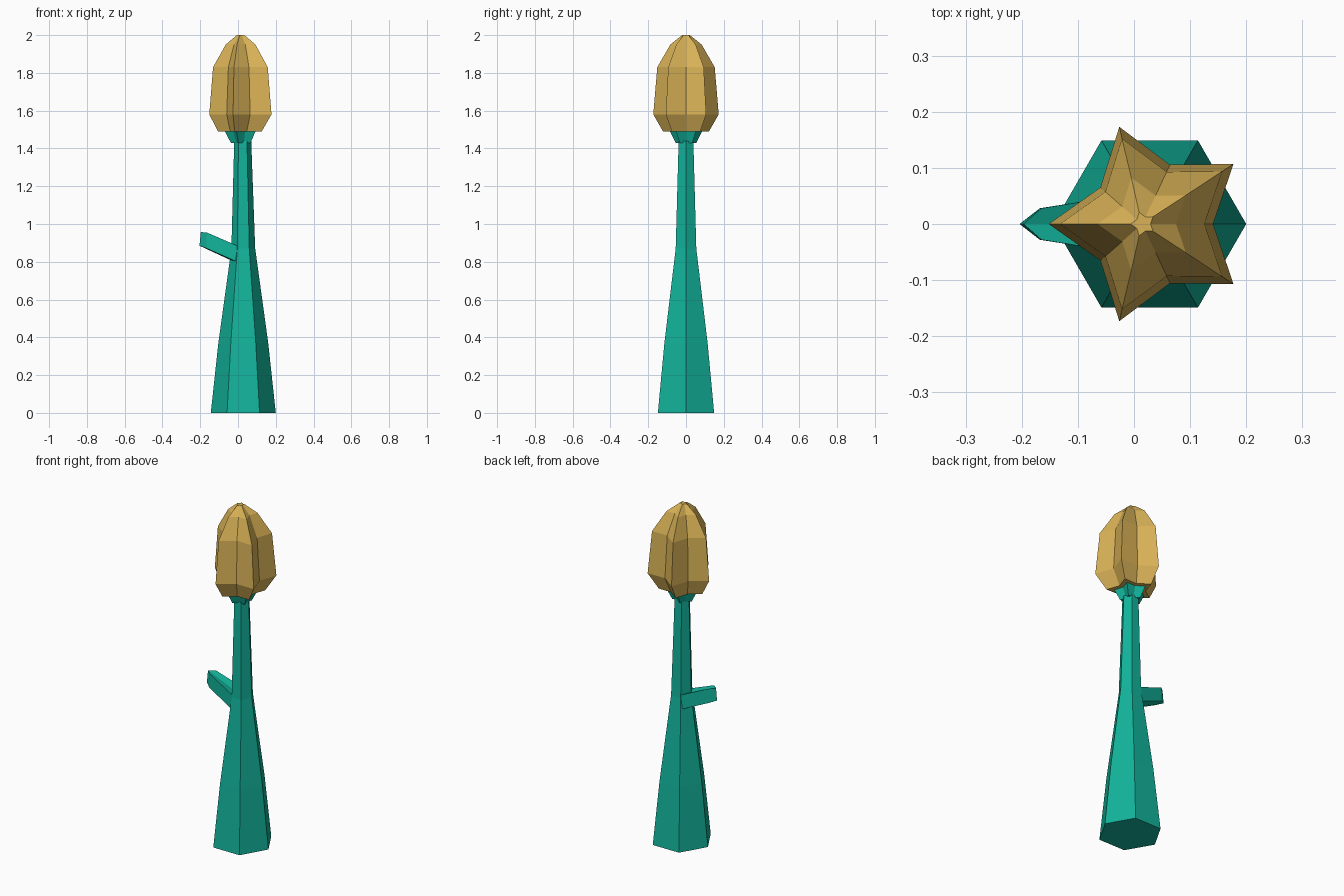
import bpy, bmesh
from math import cos, sin, pi

if "Cube" in bpy.data.objects:
    bpy.data.objects.remove(bpy.data.objects["Cube"])


def material(name, rgb):
    m = bpy.data.materials.new(name)
    m.diffuse_color = (*rgb, 1)
    m.use_nodes = True
    m.node_tree.nodes["Principled BSDF"].inputs["Base Color"].default_value = m.diffuse_color
    return m


green = material("stem green", (0.006, 0.45, 0.325))
yellow = material("bud yellow", (0.70, 0.45, 0.095))


def add_mesh(name, verts, faces, mat):
    me = bpy.data.meshes.new(name)
    me.from_pydata(verts, [], faces)
    bm = bmesh.new()
    bm.from_mesh(me)
    bmesh.ops.recalc_face_normals(bm, faces=bm.faces)
    bm.to_mesh(me)
    bm.free()
    me.materials.append(mat)
    ob = bpy.data.objects.new(name, me)
    bpy.context.collection.objects.link(ob)
    return ob


def loft(name, rings, sides, mat, inner=1.0):
    """Stack of rings (z, radius, centre x); odd points scaled by inner for a star."""
    verts, faces = [], []
    for z, r, cx in rings:
        for i in range(sides):
            a = pi + 2 * pi * i / sides
            q = r * (inner if i % 2 else 1)
            verts.append((cx + q * cos(a), q * sin(a), z))
    for k in range(len(rings) - 1):
        for i in range(sides):
            j = (i + 1) % sides
            b = k * sides
            faces.append((b + i, b + j, b + sides + j, b + sides + i))
    faces.append(tuple(range(sides)))
    faces.append(tuple(range((len(rings) - 1) * sides, len(rings) * sides)))
    return add_mesh(name, verts, faces, mat)


# tapering six-sided stem
loft("stem", [(0, 0.172, 0.028), (0.37, 0.132, 0.028), (0.87, 0.063, 0.028),
              (1.44, 0.045, 0.025)], 6, green)

# star-shaped cup under the bud
loft("bud_cup", [(1.43, 0.058, 0.02), (1.495, 0.092, 0.02)], 10, green, 0.62)

# star-shaped bud
loft("bud", [(1.49, 0.128, 0.022), (1.58, 0.182, 0.030), (1.83, 0.160, 0.028),
             (1.95, 0.087, 0.022), (2.0, 0.022, 0.016)], 10, yellow, 0.61)

# side shoot: wedge pushed out of the two left stem faces
low = [(-0.005, -0.054, 0.80), (-0.168, -0.028, 0.872), (-0.204, 0, 0.885),
       (-0.168, 0.028, 0.872), (-0.005, 0.054, 0.80), (-0.042, 0, 0.81)]
high = [(-0.004, -0.054, 0.885), (-0.165, -0.028, 0.955), (-0.197, 0, 0.957),
        (-0.165, 0.028, 0.955), (-0.004, 0.054, 0.885), (-0.033, 0, 0.89)]
sides = [(i, (i + 1) % 6, (i + 1) % 6 + 6, i + 6) for i in range(6)]
caps = [(0, 1, 2, 5), (5, 2, 3, 4), (6, 7, 8, 11), (11, 8, 9, 10)]
add_mesh("side_shoot", low + high, sides + caps, green)
